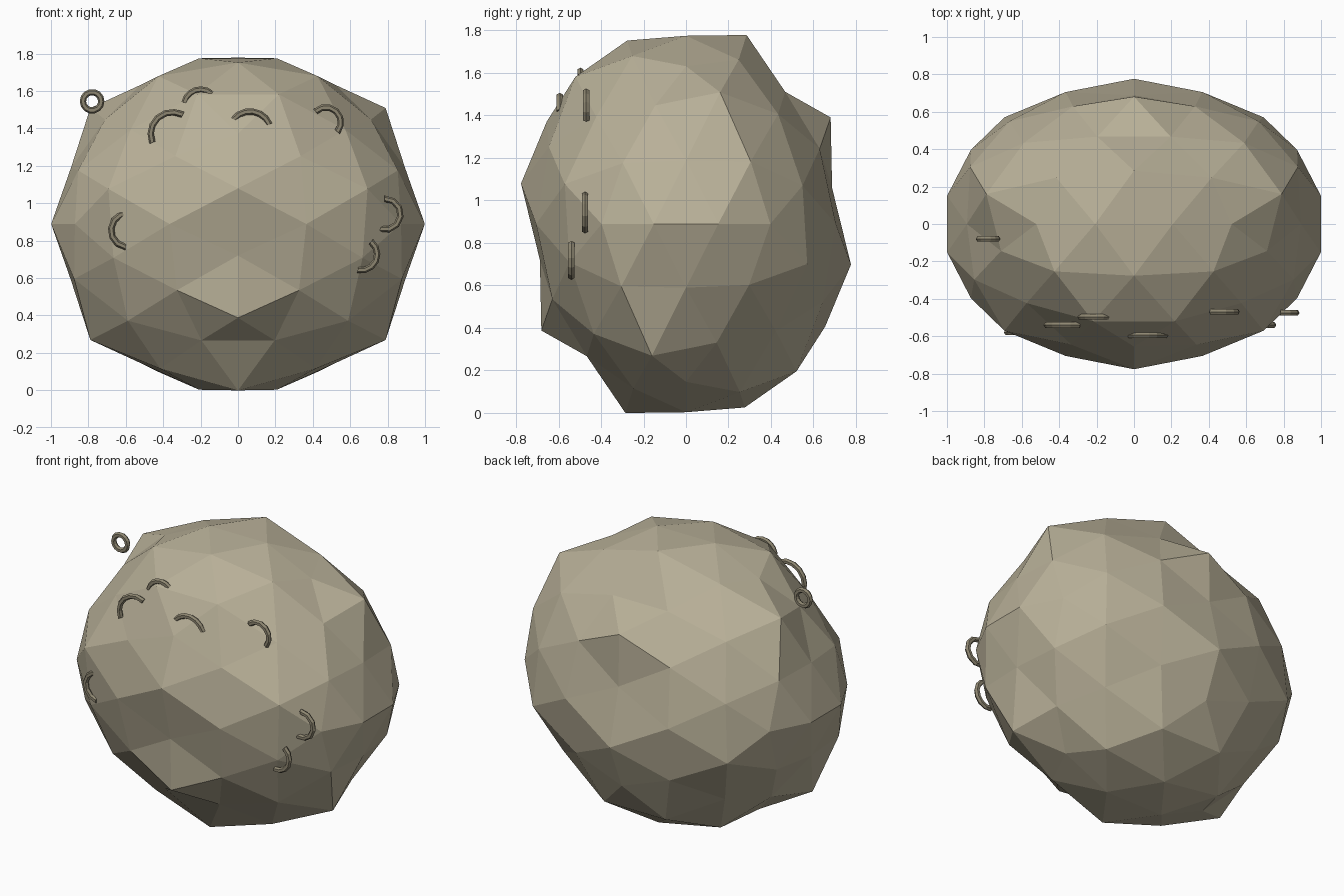
import bpy, bmesh, math
from itertools import combinations, product
from mathutils import Vector

if "Cube" in bpy.data.objects:
    bpy.data.objects.remove(bpy.data.objects["Cube"])


def material(name, color):
    m = bpy.data.materials.new(name)
    m.diffuse_color = (*color, 1)
    m.use_nodes = True
    m.node_tree.nodes["Principled BSDF"].inputs["Base Color"].default_value = m.diffuse_color
    return m


STONE = material("pale stone", (0.48, 0.434, 0.314))
DARK = material("dark stone", (0.27, 0.24, 0.165))
CENTRE_Z = 0.889


def add_object(name, bm, mat):
    bmesh.ops.recalc_face_normals(bm, faces=bm.faces)
    mesh = bpy.data.meshes.new(name)
    bm.to_mesh(mesh)
    bm.free()
    mesh.materials.append(mat)
    obj = bpy.data.objects.new(name, mesh)
    bpy.context.collection.objects.link(obj)
    return obj


# Boulder: direction, radius where y and z share a sign, radius elsewhere
BUMPS = [
    ((.526, 0, .851), .97, .97), ((.851, .526, 0), 1.0, 1.0),
    ((0, .851, .526), 1.06, 1.02), ((.2, 0, .98), 1.005, 1.005),
    ((.98, .2, 0), .995, .995), ((0, .98, .2), .93, 1.05),
    ((.202, .653, .73), .947, 1.055), ((.404, .327, .855), 1.005, 1.028),
    ((.73, .202, .653), 1.055, .95), ((.855, .404, .327), 1.0, .975),
    ((.653, .73, .202), .995, 1.035), ((.327, .855, .404), .975, 1.0),
    ((0, .357, .934), 1.058, 1.027), ((.934, 0, .357), .933, .933),
    ((.357, .934, 0), 1.0, 1.0), ((.577, .577, .577), .995, .97),
]


def bump(p):
    a = Vector((abs(p.x), abs(p.y), abs(p.z)))
    row = min(BUMPS, key=lambda r: (Vector(r[0]) - a).length)
    return row[1] if p.y * p.z > 0 else row[2]


# Icosahedron corners, edge thirds and face centres give a geodesic sphere
corners = []
for s, t in product((-1, 1), repeat=2):
    a, b = .5257 * s, .8507 * t
    corners += [Vector((a, 0, b)), Vector((b, a, 0)), Vector((0, b, a))]


def near(*pts):
    return all((p - q).length < 1.1 for p, q in combinations(pts, 2))


points = list(corners)
for p, q in combinations(corners, 2):
    if near(p, q):
        points += [(2 * p + q).normalized(), (p + 2 * q).normalized()]
for p, q, r in combinations(corners, 3):
    if near(p, q, r):
        points.append((p + q + r).normalized())

bm = bmesh.new()
for p in points:
    bm.verts.new(p)
bmesh.ops.convex_hull(bm, input=list(bm.verts))
bmesh.ops.recalc_face_normals(bm, faces=bm.faces)
for v in bm.verts:
    k = bump(v.co)
    v.co = Vector((v.co.x * 1.025 * k, v.co.y * .755 * k,
                   v.co.z * .90 * k + CENTRE_Z))
add_object("boulder", bm, STONE)


# Upright curled tubes facing the front; a full turn closes into a ring
def curl(name, x, y, z, radius, start, end, steps, tube=.017, sides=6):
    closed = abs(end - start) >= 360
    bm = bmesh.new()
    loops = []
    for i in range(steps if closed else steps + 1):
        a = math.radians(start + (end - start) * i / steps)
        loop = []
        for j in range(sides):
            b = 2 * math.pi * j / sides
            r = radius + tube * math.cos(b)
            loop.append(bm.verts.new((x + r * math.cos(a),
                                      y + tube * math.sin(b),
                                      z + r * math.sin(a))))
        loops.append(loop)
    pairs = list(zip(loops, loops[1:]))
    if closed:
        pairs.append((loops[-1], loops[0]))
    for l, m in pairs:
        for j in range(sides):
            n = (j + 1) % sides
            bm.faces.new((l[j], l[n], m[n], m[j]))
    if not closed:
        bm.faces.new(loops[0])
        bm.faces.new(loops[-1])
    return add_object(name, bm, DARK)


curl("ring", -.78, -.08, 1.545, .049, 0, 360, 14)
CURLS = [
    (-.35, -.54, 1.37, .117, 62, 203),
    (-.20, -.497, 1.52, .088, 48, 168),
    (.064, -.594, 1.38, .111, 22, 142),
    (.47, -.47, 1.433, .080, -40, 134),
    (.786, -.475, .941, .083, -108, 92),
    (.658, -.54, .727, .086, -102, 52),
    (-.588, -.58, .856, .091, 85, 262),
]
for i, c in enumerate(CURLS):
    curl(f"curl_{i + 1}", *c, steps=6)
